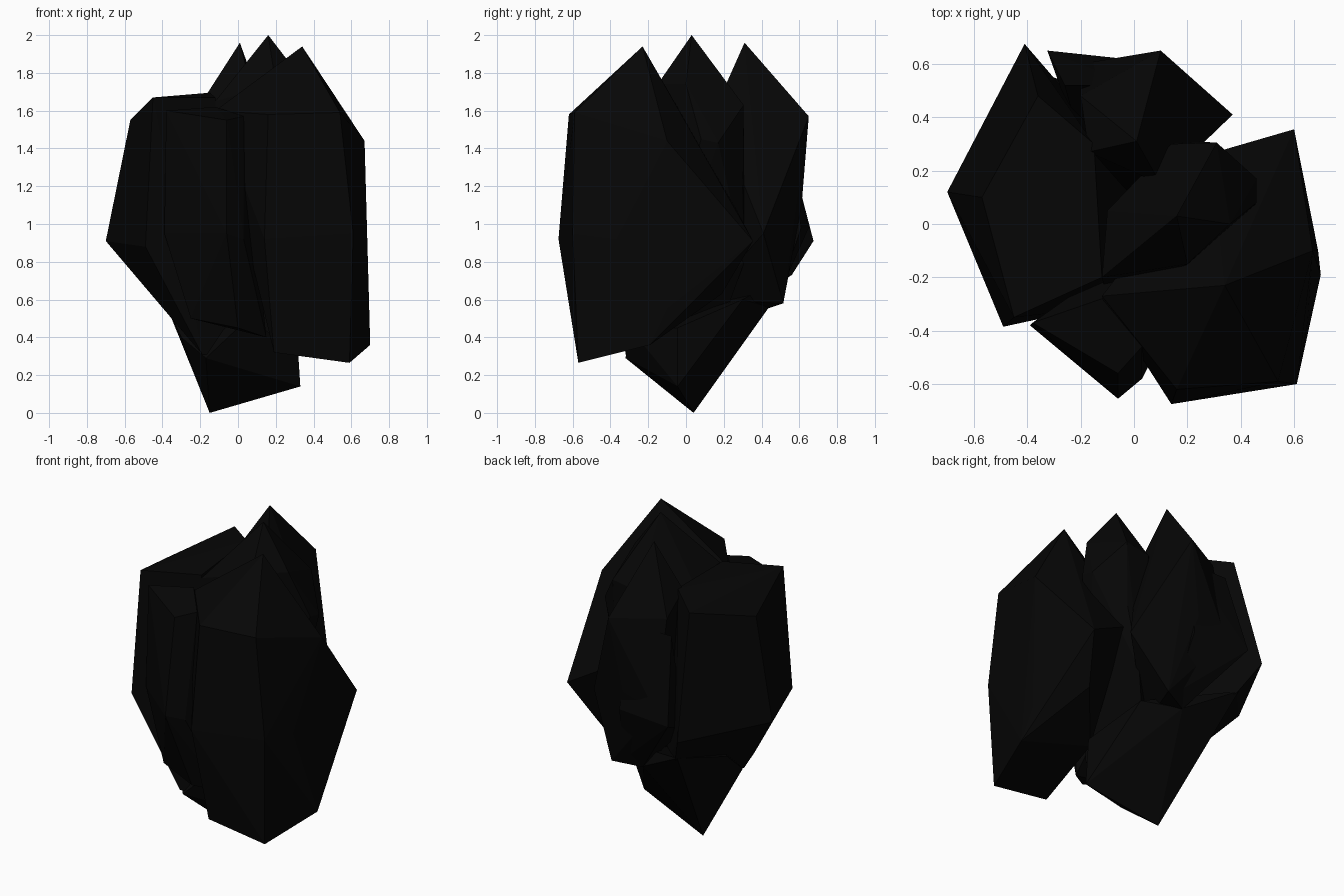
import bpy, bmesh

black = bpy.data.materials.new("coal_black")
black.diffuse_color = (0.0018, 0.0018, 0.0018, 1)


def chunk(name, points):
    """A faceted stone: the convex hull of a few corner points."""
    bm = bmesh.new()
    for p in points:
        bm.verts.new(p)
    res = bmesh.ops.convex_hull(bm, input=bm.verts)
    junk = {g for g in res["geom_interior"] + res["geom_unused"]
            if isinstance(g, bmesh.types.BMVert) and g.is_valid}
    bmesh.ops.delete(bm, geom=list(junk), context='VERTS')
    bmesh.ops.recalc_face_normals(bm, faces=bm.faces)
    me = bpy.data.meshes.new(name)
    bm.to_mesh(me)
    bm.free()
    me.materials.append(black)
    ob = bpy.data.objects.new(name, me)
    bpy.context.collection.objects.link(ob)
    return ob


# large shard at the front right
chunk("front_right_shard", [
    (.34, -.23, 1.94), (-.12, -.27, 1.6), (.16, -.62, 1.58), (.54, -.59, 1.59),
    (.67, -.10, 1.44), (.14, -.675, .92), (.61, -.60, .95), (.65, -.37, .92),
    (.60, .355, .91), (.29, .265, 1.08), (.69, -.10, .55), (.50, .19, .63),
    (.70, -.19, .36), (.59, -.57, .265), (.19, -.57, .32), (.25, -.1, .45)])

# tall shard in the middle
chunk("middle_shard", [
    (.16, .03, 2.0), (.31, .305, 1.63), (-.12, -.2, 1.65), (.46, .17, 1.43),
    (.36, 0, 1.74), (.2, -.15, 1.74), (.46, .08, 1.45),
    (-.1, .05, 1.6), (.14, .3, 1.6), (.30, .30, 1.2), (.22, .31, .8),
    (-.1, -.3, .6), (.1, .2, .5), (.2, -.2, .4)])

# shard at the back
chunk("back_shard", [
    (.01, .31, 1.96), (-.17, .27, 1.68), (.10, .15, 1.6), (.10, .65, 1.57),
    (-.2, .48, 1.58), (.37, .41, .95), (.02, .612, 1.1), (-.2, .60, 1.03),
    (.17, .515, .58), (0, .44, .555), (0, .1, .6)])

# small stone wedged at the back left
chunk("back_left_stone", [
    (-.325, .65, .98), (.05, .61, .98), (-.26, .52, 1.5), (0, .52, 1.5),
    (0, .44, .555), (.1, .48, .6), (-.2, .3, .8)])

# broad flat-topped shard on the left
chunk("left_shard", [
    (-.57, .1, 1.55), (-.45, -.35, 1.67), (-.36, .48, 1.66), (-.15, .3, 1.695),
    (-.12, -.2, 1.67), (-.70, .12, .91), (-.49, -.385, .88), (-.41, .675, .91),
    (-.315, .56, .73), (-.35, -.2, .5), (-.19, -.32, .31), (-.04, -.25, .3),
    (0, .2, .5)])

# low stone reaching the ground
chunk("foot_stone", [
    (-.15, .04, 0), (.33, -.045, .14), (.31, -.045, .45), (-.40, .15, .62),
    (-.33, .56, .745), (0, .44, .56), (.2, .3, .6), (-.3, -.15, .4),
    (-.17, -.32, .29), (0, -.3, .45)])

# small shard at the front left
chunk("front_left_shard", [
    (-.38, -.37, 1.6), (-.12, -.28, 1.62), (.03, -.46, 1.57), (-.06, -.56, 1.55),
    (-.39, -.38, .95), (-.06, -.655, .95), (.03, -.58, .92), (-.25, -.4, .5),
    (0, -.47, .45), (.15, -.35, .4), (0, -.1, 1.0)])
